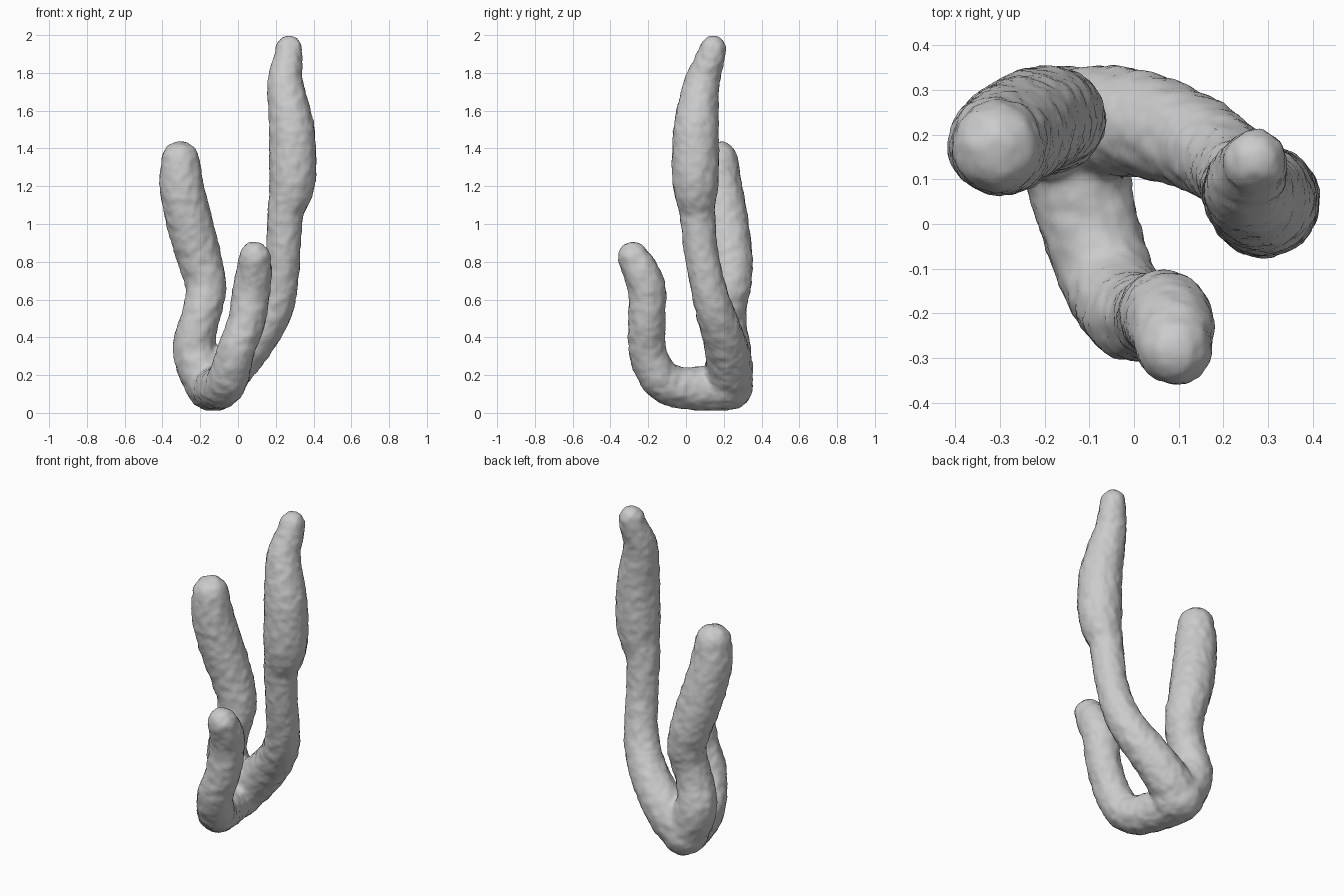
import bpy, bmesh, math
from mathutils import Vector

if "Cube" in bpy.data.objects:
    bpy.data.objects.remove(bpy.data.objects["Cube"])

# Each branch: (x, y, z, radius) along its centre line
TALL = [(-.15, .21, .15, .125), (-.08, .23, .20, .125), (0, .225, .285, .12), (.08, .205, .375, .112),
        (.15, .175, .47, .105), (.195, .145, .56, .10), (.225, .115, .68, .093), (.24, .08, .85, .09),
        (.25, .06, 1.05, .095), (.278, .052, 1.16, .113), (.29, .05, 1.27, .124), (.285, .053, 1.5, .12),
        (.255, .075, 1.7, .10), (.25, .095, 1.78, .09), (.265, .13, 1.88, .077), (.27, .143, 1.93, .07)]
LEFT = [(-.13, .20, .14, .13), (-.18, .22, .20, .125), (-.232, .23, .33, .115), (-.215, .215, .45, .105),
        (-.18, .22, .58, .104), (-.17, .238, .68, .108), (-.205, .236, .82, .117), (-.255, .21, 1.0, .122),
        (-.298, .18, 1.2, .117), (-.305, .172, 1.335, .103)]
FRONT = [(-.15, .23, .14, .125), (-.13, .12, .128, .118), (-.10, 0, .13, .112), (-.075, -.08, .145, .108),
         (-.045, -.15, .20, .105), (-.01, -.205, .33, .10), (.045, -.208, .48, .098), (.07, -.205, .64, .10),
         (.085, -.235, .74, .096), (.09, -.28, .825, .083)]


def catmull(pts, steps=8):
    p = [Vector(q) for q in pts]
    p = [2 * p[0] - p[1]] + p + [2 * p[-1] - p[-2]]
    out = []
    for a, b, c, d in zip(p, p[1:], p[2:], p[3:]):
        for i in range(steps):
            t = i / steps
            out.append(.5 * (2 * b + (c - a) * t + (2 * a - 5 * b + 4 * c - d) * t * t
                             + (3 * b - a - 3 * c + d) * t ** 3))
    return out + [p[-2]]


def add_branch(bm, pts, sides=32):
    path = catmull(pts)
    centres = [q.to_3d() for q in path]
    n = len(path)
    tang = [(centres[min(i + 1, n - 1)] - centres[max(i - 1, 0)]).normalized() for i in range(n)]
    # rings along the path, with a dome at each end
    rings = []
    for k in range(6):
        a = math.radians(88 - 15 * k)
        rings.append((centres[0] - tang[0] * path[0].w * math.sin(a), tang[0], path[0].w * math.cos(a)))
    rings += [(centres[i], tang[i], path[i].w) for i in range(n)]
    for k in range(6):
        a = math.radians(13 + 15 * k)
        rings.append((centres[-1] + tang[-1] * path[-1].w * math.sin(a), tang[-1], path[-1].w * math.cos(a)))
    u = tang[0].orthogonal().normalized()
    loops = []
    for c, t, r in rings:
        u = (u - t * u.dot(t)).normalized()
        v = t.cross(u)
        loops.append([bm.verts.new(c + r * (math.cos(s) * u + math.sin(s) * v))
                      for s in (2 * math.pi * j / sides for j in range(sides))])
    for a, b in zip(loops, loops[1:]):
        for j in range(sides):
            k = (j + 1) % sides
            bm.faces.new((a[j], a[k], b[k], b[j]))
    bm.faces.new(loops[0][::-1])
    bm.faces.new(loops[-1])


# Three branches fused into one body
bm = bmesh.new()
for pts in (TALL, LEFT, FRONT):
    add_branch(bm, pts)
me = bpy.data.meshes.new("branching_sponge")
bm.to_mesh(me)
bm.free()
body = bpy.data.objects.new("branching_sponge", me)
bpy.context.collection.objects.link(body)

remesh = body.modifiers.new("fuse", 'REMESH')
remesh.mode = 'VOXEL'
remesh.voxel_size = .014
remesh.use_smooth_shade = True
smooth = body.modifiers.new("soften", 'SMOOTH')
smooth.factor = .5
smooth.iterations = 10

# Fine bumps on the upper parts
group = body.vertex_groups.new(name="upper")
for v in me.vertices:
    group.add([v.index], min(1, max(.15, (v.co.z - .4) / .4)), 'REPLACE')
tex = bpy.data.textures.new("bumps", 'CLOUDS')
tex.noise_scale = .045
bumps = body.modifiers.new("bumps", 'DISPLACE')
bumps.texture = tex
bumps.strength = .014
bumps.mid_level = .45
